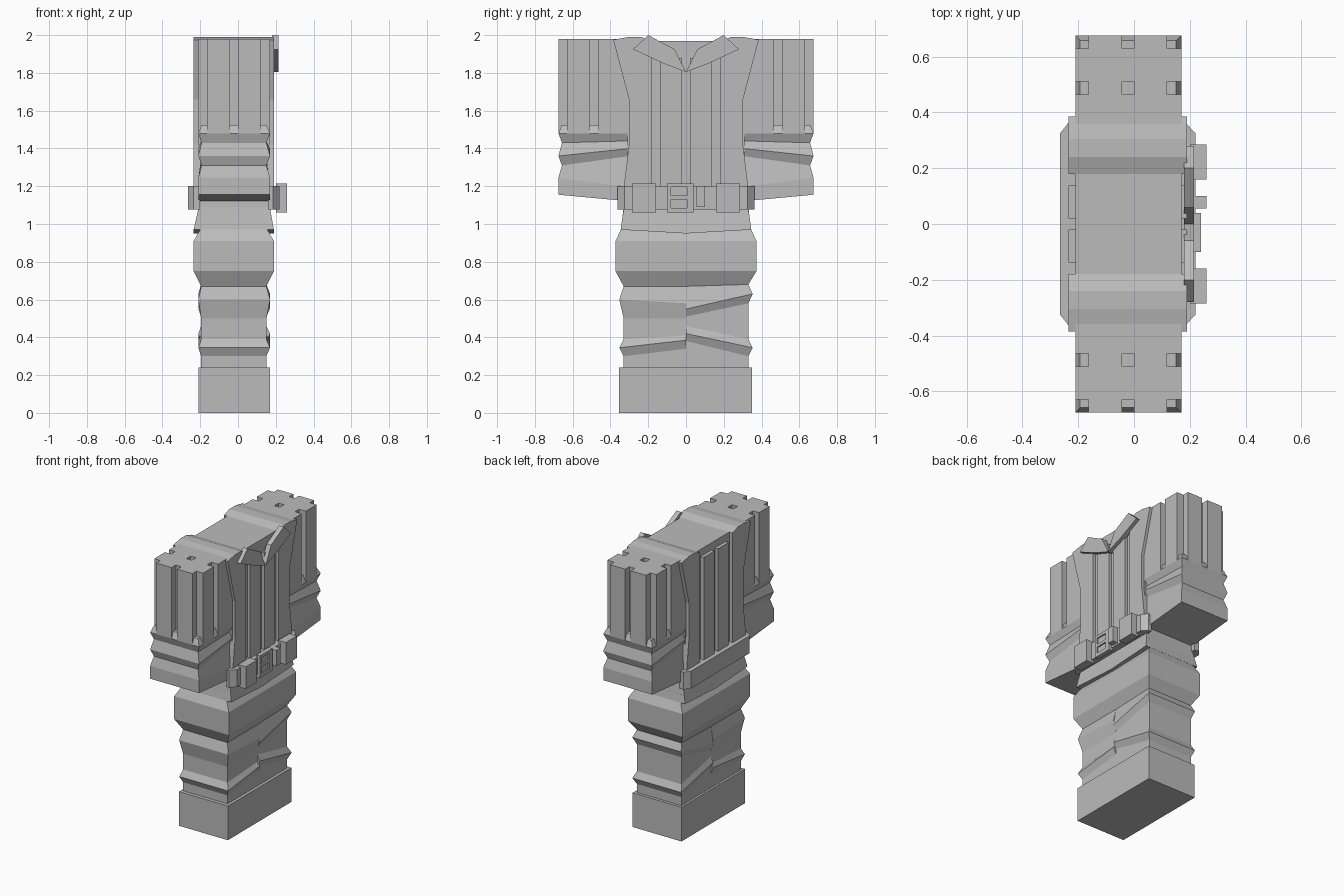
import bpy, bmesh

if "Cube" in bpy.data.objects:
    bpy.data.objects.remove(bpy.data.objects["Cube"])

grey = bpy.data.materials.new("plain grey")
grey.diffuse_color = (0.5, 0.5, 0.5, 1)
grey.use_nodes = True
grey.node_tree.nodes["Principled BSDF"].inputs["Base Color"].default_value = grey.diffuse_color


def finish(name, bm):
    bmesh.ops.recalc_face_normals(bm, faces=bm.faces)
    mesh = bpy.data.meshes.new(name)
    bm.to_mesh(mesh)
    bm.free()
    mesh.materials.append(grey)
    ob = bpy.data.objects.new(name, mesh)
    bpy.context.collection.objects.link(ob)
    return ob


def prism(name, pts, axis, lo, hi):
    """Extrude a 2D outline along x (points are y,z) or z (points are x,y)."""
    bm = bmesh.new()
    place = (lambda p, t: (t, *p)) if axis == "x" else (lambda p, t: (*p, t))
    a = [bm.verts.new(place(p, lo)) for p in pts]
    b = [bm.verts.new(place(p, hi)) for p in pts]
    bm.faces.new(a)
    bm.faces.new(b)
    for i in range(len(pts)):
        j = (i + 1) % len(pts)
        bm.faces.new((a[i], a[j], b[j], b[i]))
    return finish(name, bm)


def box(name, x0, x1, y0, y1, z0, z1):
    return prism(name, [(x0, y0), (x1, y0), (x1, y1), (x0, y1)], "z", z0, z1)


def loft(name, rings, side, inner):
    """Stack tilted rings: (outer y, x0, x1, z at outer side, z at inner side)."""
    bm = bmesh.new()
    loops = []
    for y, x0, x1, zo, zi in rings:
        loops.append([bm.verts.new(p) for p in (
            (x0, side * inner, zi), (x1, side * inner, zi),
            (x1, side * y, zo), (x0, side * y, zo))])
    bm.faces.new(loops[0])
    bm.faces.new(loops[-1])
    for a, b in zip(loops, loops[1:]):
        for i in range(4):
            j = (i + 1) % 4
            bm.faces.new((a[i], a[j], b[j], b[i]))
    return finish(name, bm)


# Boots and trousers, the two legs carry different creases
box("boots", -.21, .17, -.355, .35, 0, .24)
thin, ridge = (.33, -.195, .15), (.353, -.21, .17)
hips = [(.373, -.235, .19, .75, .75), (.373, -.235, .19, .91, .91),
        (.345, -.20, .155, .97, .97), (.33, -.2, .155, 1.09, 1.09)]
left = [(*thin, .2, .2), (*thin, .30, .34), (*ridge, .345, .385), (*thin, .39, .41),
        (*thin, .50, .50), (*ridge, .60, .58), (*thin, .67, .67)]
right = [(*thin, .2, .2), (*thin, .30, .38), (*ridge, .345, .42), (*thin, .39, .46),
         (*thin, .58, .51), (*ridge, .63, .55), (*thin, .68, .67)]
loft("left_trouser_leg", left + hips, -1, 0)
loft("right_trouser_leg", right + hips, 1, 0)

# Torso core
box("torso", -.21, .17, -.31, .31, 1.05, 1.97)

for s, label in ((-1, "left"), (1, "right")):
    # Jacket skirt below the belt
    loft(label + "_jacket_skirt", [(.346, -.235, .19, .97, .95),
                                   (.33, -.21, .17, 1.08, 1.08),
                                   (.325, -.21, .17, 1.2, 1.2)], s, 0)

    # Outer jacket panel that flares into the shoulder
    outline = [(.18, 1.19), (.18, 1.97), (.24, 1.99), (.305, 1.99), (.385, 1.975),
               (.302, 1.66), (.302, 1.42), (.33, 1.19)]
    prism(label + "_jacket_panel", [(s * y, z) for y, z in outline], "x", -.235, .19)

    # Quilted strips on chest and back
    box(label + "_chest_strip", .16, .19, *sorted((s * .02, s * .138)), 1.15, 1.88)
    box(label + "_back_strip", -.235, -.2, *sorted((s * .02, s * .138)), 1.15, 1.92)

    # Collar lapel
    lapel = [(.2, 2.0), (.28, 1.925), (.12, 1.85), (0, 1.805), (.06, 1.925)]
    prism(label + "_lapel", [(s * y, z) for y, z in lapel], "x", .18, .215)

    # Upper sleeve: plan grid with notches where narrow bands cross
    xs = [-.21, -.163, -.043, 0, .118, .17]
    ys = [.30, .464, .51, .629, .675]
    bm = bmesh.new()
    grid = [[bm.verts.new((x, s * y, 1.48)) for y in ys] for x in xs]
    for i in range(5):
        for j in range(4):
            if i % 2 or j % 2 == 0:
                bm.faces.new((grid[i][j], grid[i + 1][j], grid[i + 1][j + 1], grid[i][j + 1]))
    ext = bmesh.ops.extrude_face_region(bm, geom=bm.faces[:], use_keep_orig=True)
    for v in ext["geom"]:
        if isinstance(v, bmesh.types.BMVert):
            v.co.z = 1.98
    loose = [v for v in bm.verts if not v.link_faces]
    bmesh.ops.delete(bm, geom=loose, context="VERTS")
    finish(label + "_upper_sleeve", bm)

    # Creased lower sleeve and cuff
    slim, full = (.657, -.193, .15), (.675, -.21, .17)
    loft(label + "_lower_sleeve", [
        (*full, 1.155, 1.12), (*full, 1.245, 1.195), (*slim, 1.31, 1.36),
        (*full, 1.36, 1.40), (*slim, 1.43, 1.44), (*full, 1.48, 1.48),
        (*slim, 1.525, 1.525)], s, .30)

    # Belt pouch
    box(label + "_belt_pouch", .2, .26, *sorted((s * .16, s * .285)), 1.06, 1.215)

# Belt plates front and back with chamfered ends
for label, base, mid, top in (("front", .16, .185, .22), ("back", -.2, -.235, -.265)):
    prism(label + "_belt", [(base, -.363), (mid, -.363), (top, -.325),
                            (top, .325), (mid, .363), (base, .363)], "z", 1.078, 1.2)

# Buckle frame with two windows, and the belt loop beside it
box("buckle_left_bar", .21, .24, -.1, -.08, 1.06, 1.215)
box("buckle_right_bar", .21, .24, .005, .04, 1.06, 1.215)
for z0, z1 in ((1.06, 1.085), (1.13, 1.15), (1.195, 1.215)):
    box("buckle_cross_bar", .21, .24, -.08, .005, z0, z1)
box("buckle_plate", .21, .23, -.08, .005, 1.06, 1.215)
box("belt_loop", .21, .26, .055, .1, 1.09, 1.2)
